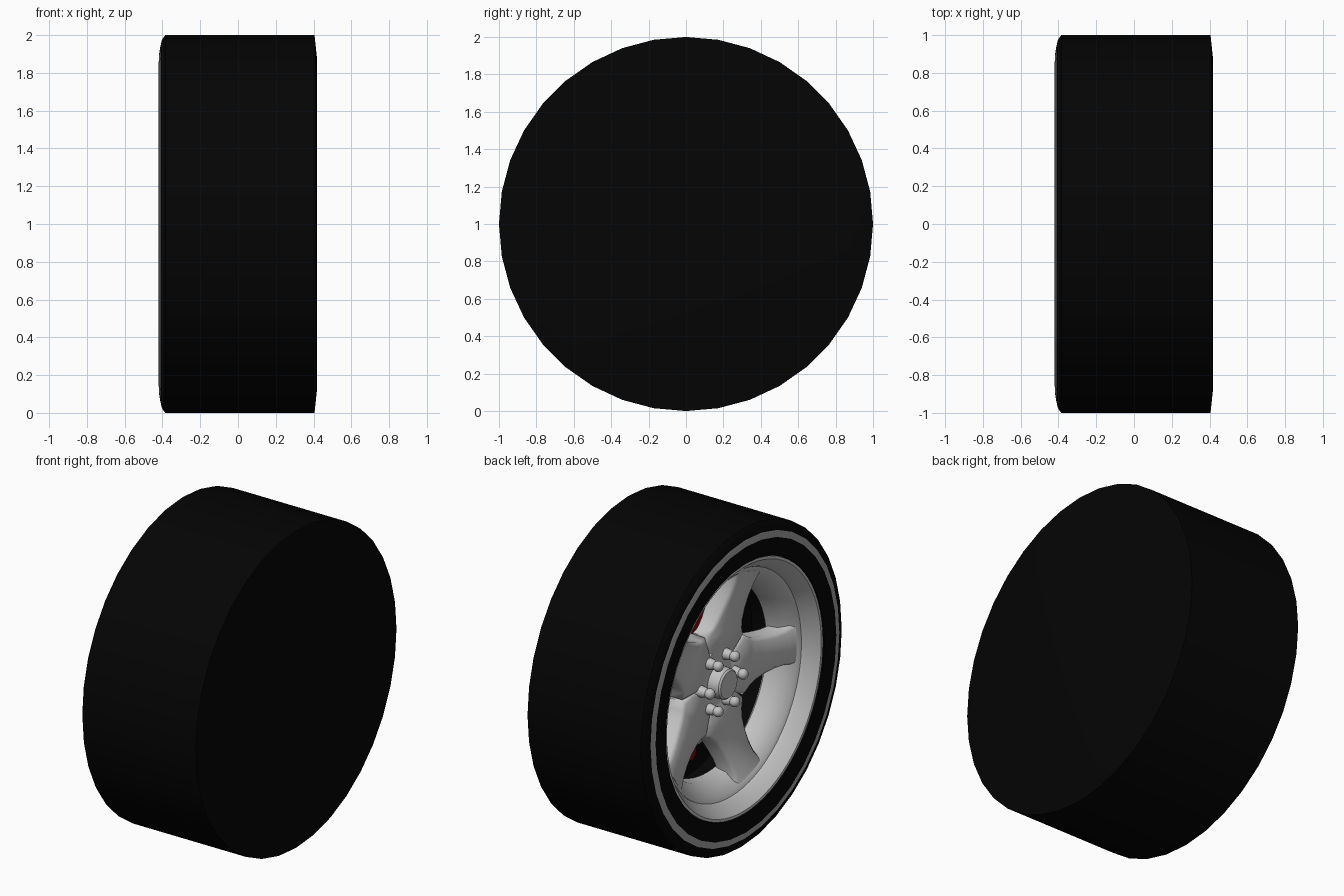
import bpy, bmesh, math
from math import sin, cos, radians, pi

if "Cube" in bpy.data.objects:
    bpy.data.objects.remove(bpy.data.objects["Cube"])


def material(name, rgb):
    m = bpy.data.materials.new(name)
    m.diffuse_color = (*rgb, 1)
    m.use_nodes = True
    m.node_tree.nodes["Principled BSDF"].inputs["Base Color"].default_value = m.diffuse_color
    return m


BLACK = material("rubber_black", (0.0013, 0.0013, 0.0013))
GREY = material("stripe_grey", (0.36, 0.36, 0.36))
SILVER = material("alloy_silver", (0.54, 0.54, 0.54))
STEEL = material("disc_steel", (0.36, 0.36, 0.36))
RED = material("caliper_red", (0.22, 0.002, 0.002))


def place(x, r, a, side=0.0):
    """Wheel coordinates: a is measured from the top toward -y, side is tangential."""
    return (x, -(r * sin(a) + side * cos(a)), 1 + r * cos(a) - side * sin(a))


def finish(bm, name, mats, angle=35):
    bmesh.ops.recalc_face_normals(bm, faces=bm.faces)
    me = bpy.data.meshes.new(name)
    bm.to_mesh(me)
    bm.free()
    for m in mats:
        me.materials.append(m)
    ob = bpy.data.objects.new(name, me)
    bpy.context.collection.objects.link(ob)
    bpy.ops.object.select_all(action='DESELECT')
    ob.select_set(True)
    bpy.context.view_layer.objects.active = ob
    bpy.ops.object.shade_smooth_by_angle(angle=radians(angle))
    return ob


def lathe(name, profile, mats, segs=36, closed=False, start=0.0, span=2 * pi,
          accent=(), angle=35):
    """Turn an (x, radius) profile round the axle; accent lists segments using slot 1."""
    bm = bmesh.new()
    full = abs(span - 2 * pi) < 1e-6
    n = segs if full else segs + 1
    rings = [[bm.verts.new(place(x, r, start + span * i / segs)) for x, r in profile]
             for i in range(n)]
    count = len(profile)
    for i in range(segs):
        a, b = rings[i], rings[(i + 1) % n]
        for j in range(count if closed else count - 1):
            k = (j + 1) % count
            f = bm.faces.new((a[j], a[k], b[k], b[j]))
            f.material_index = 1 if j in accent else 0
    if not full:
        bm.faces.new(rings[0])
        bm.faces.new(rings[-1])
    bmesh.ops.remove_doubles(bm, verts=bm.verts, dist=1e-5)
    return finish(bm, name, mats, angle)


# Tyre: flat closed back, rounded shoulder with a stripe, dark well behind the spokes
tyre = [(.418, 0), (.418, .88), (.405, 1), (-.385, 1), (-.403, .975), (-.411, .94),
        (-.418, .90), (-.42, .85), (-.412, .79), (-.36, .785), (-.14, .70),
        (0, .66), (0, 0)]
lathe("tyre", tyre, [BLACK, GREY], accent=(5,))

# Rim: outer lip, one step, then a tapering seat for the spokes
rim = [(-.36, .79), (-.405, .785), (-.405, .768), (-.335, .708), (-.315, .700),
       (-.305, .675), (-.22, .605), (-.15, .59), (-.13, .61), (-.15, .70)]
lathe("rim", rim, [SILVER], segs=72, closed=True, angle=30)

# Hub and centre cap
lathe("hub", [(-.10, 0), (-.10, .20), (-.20, .21), (-.218, .195), (-.218, 0)],
      [SILVER], segs=40)
lathe("centre_cap", [(-.18, 0), (-.18, .10), (-.29, .092), (-.30, .083), (-.30, 0)],
      [SILVER], segs=32)

# Five dished spokes: stations of (radius, half width, front x)
stations = [(.08, .06, -.217), (.20, .15, -.219), (.27, .19, -.224), (.31, .160, -.229),
            (.36, .138, -.236), (.44, .120, -.250), (.52, .110, -.268), (.60, .112, -.287),
            (.64, .122, -.297), (.67, .135, -.302)]
bm = bmesh.new()
for s in range(5):
    a = radians(18 + 72 * s)
    rows = []
    for r, w, x in stations:
        section = [(x + .12, -w), (x + .02, -w), (x, -w + .022),
                   (x, w - .022), (x + .02, w), (x + .12, w)]
        rows.append([bm.verts.new(place(px, r, a, t)) for px, t in section])
    for p, q in zip(rows, rows[1:]):
        for j in range(6):
            k = (j + 1) % 6
            bm.faces.new((p[j], p[k], q[k], q[j]))
    bm.faces.new(rows[0])
    bm.faces.new(rows[-1])
finish(bm, "spokes", [SILVER], 50)

# Six domed wheel nuts on flared collars
nut = [(-.21, 0), (-.21, .036), (-.252, .030), (-.262, .024), (-.268, .029),
       (-.282, .033), (-.298, .029), (-.309, .017), (-.312, 0)]
bm = bmesh.new()
for s in range(6):
    _, cy, cz = place(0, .165, radians(30 + 60 * s))
    rings = [[bm.verts.new((x, cy + r * cos(pi * i / 6), cz + r * sin(pi * i / 6)))
              for x, r in nut] for i in range(12)]
    for i in range(12):
        p, q = rings[i], rings[(i + 1) % 12]
        for j in range(len(nut) - 1):
            bm.faces.new((p[j], p[j + 1], q[j + 1], q[j]))
bmesh.ops.remove_doubles(bm, verts=bm.verts, dist=1e-5)
finish(bm, "wheel_nuts", [SILVER])

# Brake disc ring, dark axle carrier, two red calipers
lathe("brake_disc", [(-.06, .27), (-.09, .27), (-.09, .43), (-.06, .43)],
      [STEEL], segs=48, closed=True)
lathe("axle_carrier", [(.01, 0), (.01, .28), (-.08, .28), (-.12, .18), (-.12, 0)],
      [BLACK], segs=36)
block = [(-.02, .32), (-.11, .32), (-.125, .34), (-.125, .46), (-.11, .50), (-.02, .50)]
for i, centre in enumerate((10, 218)):
    lathe(f"brake_caliper_{i + 1}", block, [RED], segs=8, closed=True,
          start=radians(centre - 28), span=radians(56))
